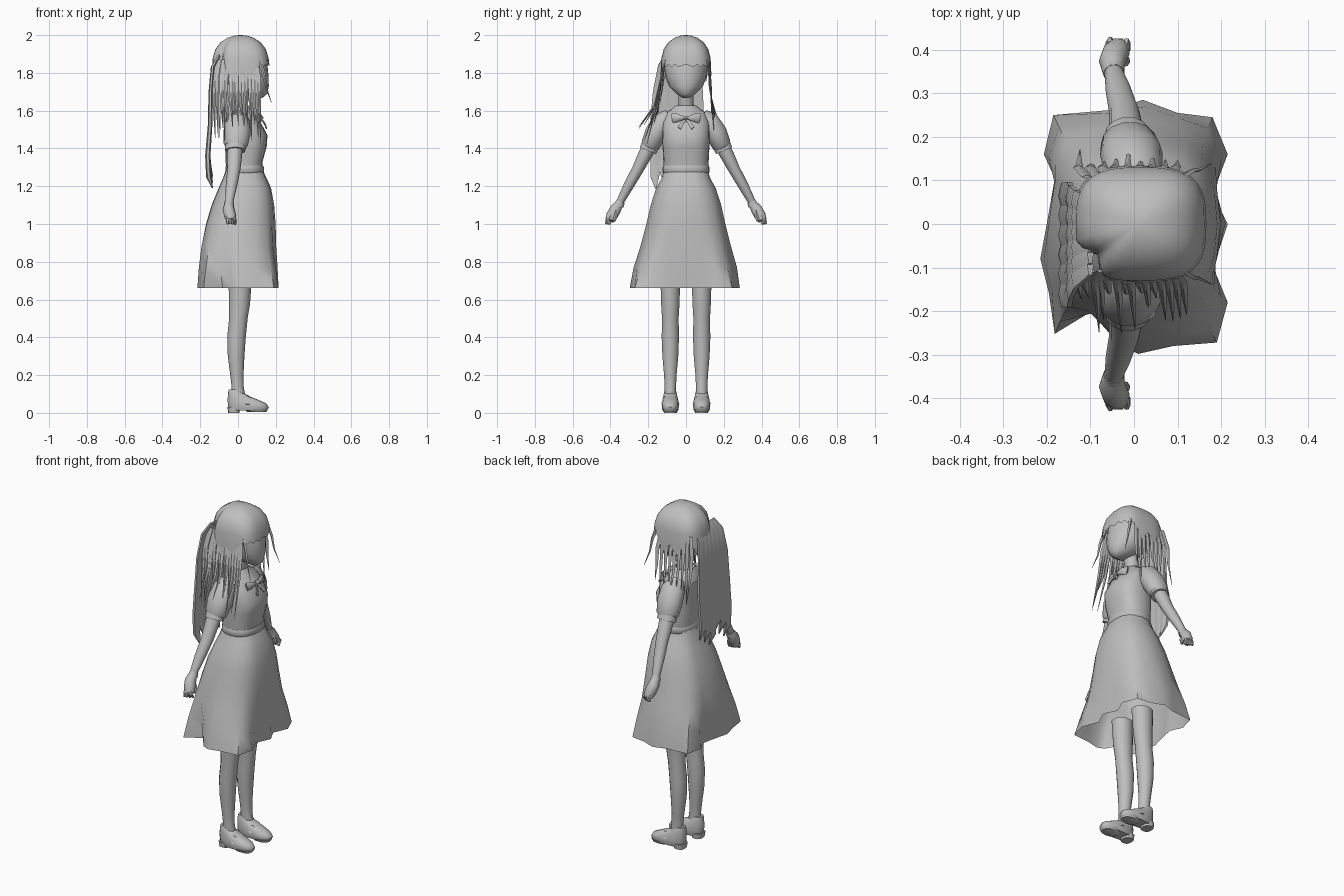
import bpy, bmesh, math, random
from mathutils import Vector

random.seed(4)
grey = bpy.data.materials.new("plain grey")
grey.diffuse_color = (0.52, 0.52, 0.52, 1)


def sup(c, p):
    return math.copysign(abs(c) ** p, c)


def skin(name, rings, cap=(True, True), angle=50):
    """Bridge equal-sized rings of points into one object."""
    bm = bmesh.new()
    vs = [[bm.verts.new(p) for p in r] for r in rings]
    n = len(vs[0])
    for a, b in zip(vs, vs[1:]):
        for i in range(n):
            bm.faces.new((a[i], a[(i + 1) % n], b[(i + 1) % n], b[i]))
    if cap[0]:
        bm.faces.new(vs[0][::-1])
    if cap[1]:
        bm.faces.new(vs[-1])
    bmesh.ops.recalc_face_normals(bm, faces=bm.faces)
    me = bpy.data.meshes.new(name)
    bm.to_mesh(me)
    bm.free()
    me.materials.append(grey)
    ob = bpy.data.objects.new(name, me)
    bpy.context.collection.objects.link(ob)
    bpy.ops.object.select_all(action='DESELECT')
    ob.select_set(True)
    bpy.context.view_layer.objects.active = ob
    bpy.ops.object.shade_smooth_by_angle(angle=math.radians(angle))
    return ob


def sweep(name, pts, sides=12, flat=False, p=1.0, cap=(True, True)):
    """Tube through (x, y, z, half width along x, half width across)."""
    rings = []
    for k, (x, y, z, a, b) in enumerate(pts):
        q, r = pts[max(k - 1, 0)], pts[min(k + 1, len(pts) - 1)]
        t = Vector((0, 0, 1)) if flat else (Vector(r[:3]) - Vector(q[:3])).normalized()
        u = Vector((1, 0, 0))
        u = (u - t * u.dot(t)).normalized()
        v = t.cross(u)
        rings.append([Vector((x, y, z)) + u * a * sup(math.cos(w), p) + v * b * sup(math.sin(w), p)
                      for w in (math.tau * i / sides for i in range(sides))])
    return skin(name, rings, cap)


def loft(name, rows, y=0, **kw):
    """Stack of level ovals: (z, centre x, half x, half y)."""
    return sweep(name, [(c, y, z, a, b) for z, c, a, b in rows], flat=True, **kw)


# Head and neck
loft("head", [(1.668, .108, .022, .018), (1.69, .088, .068, .052), (1.73, .06, .103, .09),
              (1.78, .04, .122, .11), (1.85, .035, .12, .117), (1.93, .03, .09, .085),
              (1.96, .03, .05, .05)], sides=20)
loft("neck", [(1.58, .0, .045, .045), (1.65, .015, .04, .04), (1.72, .03, .042, .042)])

# Blouse, collar and belt
loft("blouse", [(1.27, .035, .094, .116), (1.33, .032, .098, .12), (1.41, .042, .11, .124),
                (1.47, .044, .112, .126), (1.54, .025, .094, .124), (1.59, .005, .07, .104),
                (1.62, .0, .05, .06)], sides=20, p=.8)
loft("collar", [(1.56, .018, .094, .11), (1.598, .005, .072, .09), (1.628, .003, .05, .054)],
     sides=16, cap=(False, False))
loft("belt", [(1.27, .035, .098, .12), (1.275, .035, .102, .124), (1.3, .035, .102, .124),
              (1.31, .035, .098, .12)], sides=20, p=.85)

# Bow: knot, loops and tails
sweep("bow_knot", [(.122, -.012, 1.562, .014, .01), (.122, .012, 1.562, .014, .01)], 8)
for s, side in ((1, "left"), (-1, "right")):
    sweep(side + "_bow_loop", [(.12, .01 * s, 1.562, .008, .008), (.118, .045 * s, 1.562, .013, .022),
                               (.106, .072 * s, 1.557, .008, .028)], 8)
    sweep(side + "_bow_tail", [(.124, .005 * s, 1.555, .005, .007), (.143, .022 * s, 1.528, .005, .01),
                               (.15, .036 * s, 1.508, .004, .012)], 6)

# Skirt: full hips flowing into a folded hem
hem = [(.215, 0), (.178, .075), (.215, .16), (.18, .245), (.1, .255), (.02, .285), (-.05, .262),
       (-.185, .25), (-.207, .16), (-.175, .09), (-.19, .02), (-.215, -.08), (-.195, -.16),
       (-.182, -.252), (-.08, -.19), (-.03, -.28), (.01, -.298), (.09, -.28), (.19, -.272),
       (.215, -.18), (.176, -.085)]
rings = []
for z, c, a, b, fold in [(1.285, .033, .098, .116, 0), (1.24, .036, .117, .13, 0),
                         (1.19, .036, .139, .158, 0), (1.1, .026, .165, .185, .02),
                         (1.0, .015, .183, .204, .06), (.88, .003, .196, .228, .2),
                         (.77, 0, .203, .252, .55), (.66, 0, .2, .28, 1)]:
    ring = []
    for hx, hy in hem:
        w = math.atan2(hy / .28, hx / .2)
        e = Vector((c + a * sup(math.cos(w), .8), b * sup(math.sin(w), .8), z))
        ring.append(e.lerp(Vector((hx, hy, z)), fold))
    rings.append(ring)
skin("skirt", rings, (False, False), 45)

# Limbs, mirrored left and right
for s, side in ((1, "left"), (-1, "right")):
    sweep(side + "_sleeve", [(.0, .085 * s, 1.575, .045, .038), (-.002, .12 * s, 1.545, .066, .056),
                             (-.006, .16 * s, 1.48, .072, .06), (-.012, .188 * s, 1.42, .064, .052),
                             (-.014, .198 * s, 1.405, .05, .044)], 14)
    sweep(side + "_cuff", [(-.014, .188 * s, 1.42, .054, .048), (-.014, .202 * s, 1.388, .054, .048)], 14)
    sweep(side + "_arm", [(-.01, .16 * s, 1.47, .042, .04), (-.018, .215 * s, 1.37, .04, .037),
                          (-.022, .255 * s, 1.29, .035, .031), (-.035, .305 * s, 1.2, .03, .027),
                          (-.047, .35 * s, 1.115, .021, .02)])
    sweep(side + "_wristband", [(-.046, .345 * s, 1.12, .024, .024),
                                (-.048, .356 * s, 1.098, .027, .028)], 10)
    sweep(side + "_hand", [(-.048, .352 * s, 1.11, .024, .022), (-.05, .372 * s, 1.08, .031, .032),
                           (-.042, .392 * s, 1.045, .032, .032), (-.036, .405 * s, 1.02, .026, .024)], 10)
    for k in range(4):
        x = -.06 + .013 * k
        sweep(side + "_finger", [(x, .398 * s, 1.045, .009, .011), (x + .004, .417 * s, 1.022, .009, .01),
                                 (x + .006, (.423 - .008 * k) * s, 1.0, .007, .008)], 6)
    sweep(side + "_thumb", [(-.03, .37 * s, 1.08, .01, .01), (-.02, .372 * s, 1.045, .011, .011),
                            (-.018, .38 * s, 1.015, .008, .008)], 6)
    # Leg, open under the skirt
    y = .083 * s
    loft(side + "_leg", [(.05, .005, .035, .03), (.1, .0, .037, .031), (.14, -.002, .032, .031),
                         (.2, -.006, .035, .034), (.3, -.01, .044, .043), (.4, -.008, .049, .047),
                         (.5, .002, .049, .045), (.58, .008, .056, .05), (.72, .012, .062, .054)],
         y=y, sides=14, cap=(True, False))
    # Low shoe with heel, sole and strap
    loft(side + "_shoe", [(.012, .056, .098, .04), (.03, .056, .107, .046), (.05, .048, .102, .045),
                          (.07, .025, .08, .042), (.086, .006, .06, .038), (.108, -.014, .038, .034),
                          (.125, -.022, .026, .028)], y=y, sides=18, p=.85)
    loft(side + "_heel", [(0, -.022, .03, .034), (.03, -.022, .034, .038)], y=y, p=.7)
    loft(side + "_sole", [(.004, .1, .05, .036), (.02, .095, .064, .044)], y=y, p=.8)
    sweep(side + "_shoe_strap", [(.05, y - .044, .045, .014, .005), (.052, y - .027, .08, .016, .007),
                                 (.052, y + .027, .08, .016, .007), (.05, y + .044, .045, .014, .005)], 8)

# Hair cap: boxy dome, hollow at one back corner, with a ragged fringe
n = 40
rings = []
for f, z in [(.02, 2.0), (.2, 1.998), (.45, 1.986), (.7, 1.962), (.88, 1.925), (.97, 1.88), (1, None)]:
    ring = []
    for i in range(n):
        w = math.tau * i / n
        zz = z
        if z is None:
            front = math.cos(w) > .4
            zz = (1.846 if front else 1.8) - (.016 if front else .05) * (i % 2)
        g = f * (1 - .27 * f * max(0, 1 - abs(math.degrees(w) - 218) / 28))
        ring.append(Vector((.014 + .152 * g * sup(math.cos(w), .68),
                            .134 * g * sup(math.sin(w), .68), zz)))
    rings.append(ring)
skin("hair_cap", rings, (True, False))

# Long back hair: broad overlapping blades
for k in range(6):
    y = -.16 + .045 * k
    end = 1.19 + .03 * (k % 3)
    sweep("back_hair_lock", [(-.1, y * .6, 1.89, .008, .026), (-.134, y * .75, 1.83, .01, .034),
                             (-.146, y * .9, 1.7, .01, .036), (-.148, y, 1.52, .012, .036),
                             (-.16, y, 1.36, .014, .034), (-.155, y * 1.03, end + .06, .014, .026),
                             (-.135, y, end, .003, .004)], 6)

# Side strands: dense flared ones on the right, few short ones on the left
for k in range(15):
    x = -.128 + .017 * k + random.uniform(-.005, .005)
    out = random.uniform(.16, .27)
    low = random.uniform(1.4, 1.54)
    sweep("right_side_strand", [(x * .85, -.108, 1.87, .01, .004), (x, -.132, 1.77, .011, .005),
                                (x + .004, -.11 - out * .22, 1.63, .008, .005),
                                (x + .01, -out, low, .001, .001)], 4)
for k in range(9):
    x = -.128 + .028 * k
    low = random.uniform(1.45, 1.62)
    sweep("left_side_strand", [(x * .85, .108, 1.87, .012, .004), (x, .13, 1.76, .012, .005),
                               (x + .002, .135, 1.66, .008, .004),
                               (x + .004, random.uniform(.13, .18), low, .001, .001)], 4)

# Thin locks framing the face
for s in (1, -1):
    sweep("face_lock", [(.11, .108 * s, 1.88, .012, .005), (.135, .122 * s, 1.8, .009, .005),
                        (.15, .125 * s, 1.72, .005, .004), (.178, .138 * s, 1.64, .001, .001)], 4)
